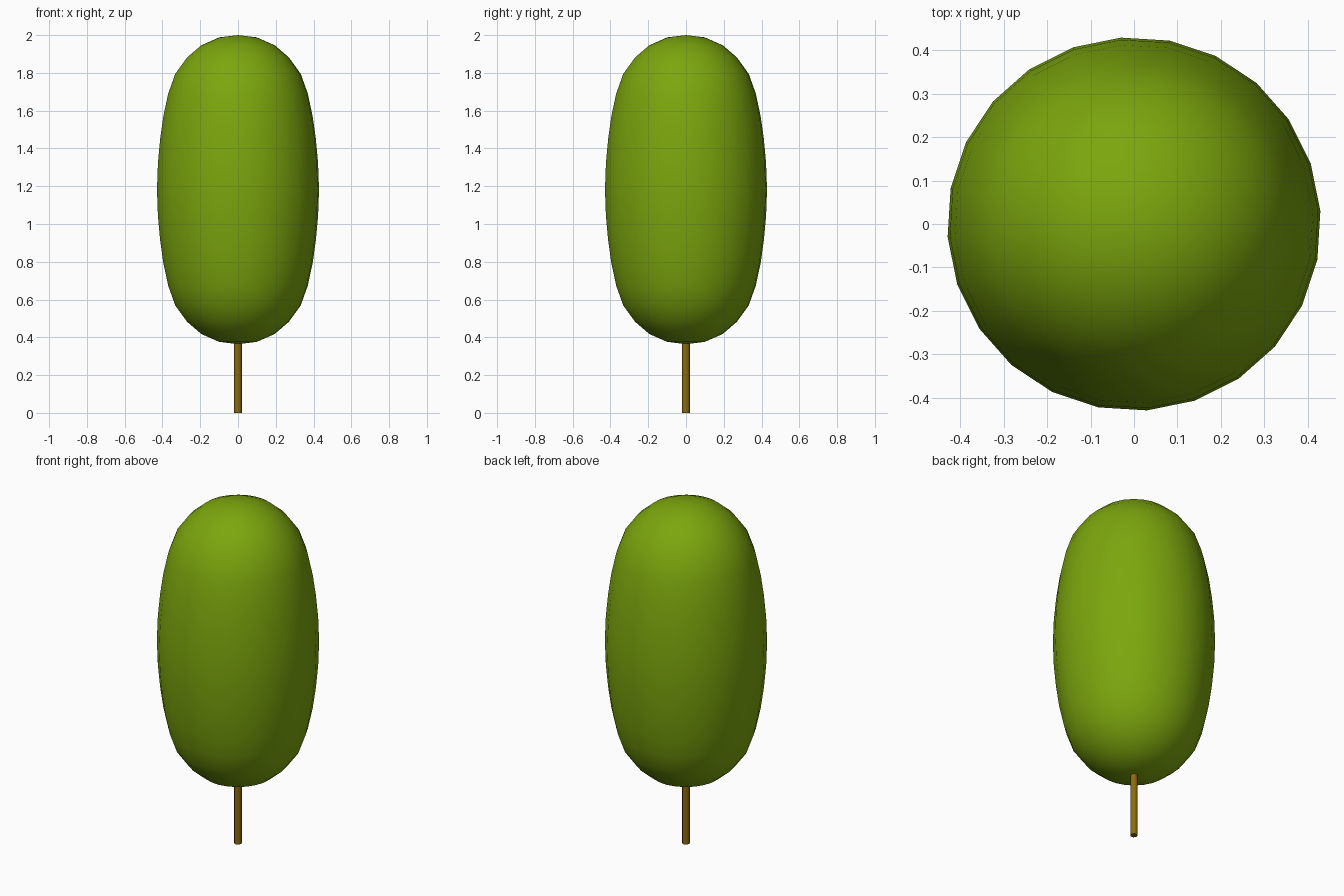
import bpy, bmesh, math

if "Cube" in bpy.data.objects:
    bpy.data.objects.remove(bpy.data.objects["Cube"])


def paint(obj, name, rgb):
    mat = bpy.data.materials.new(name)
    mat.diffuse_color = (*rgb, 1)
    mat.use_nodes = True
    mat.node_tree.nodes["Principled BSDF"].inputs["Base Color"].default_value = mat.diffuse_color
    obj.data.materials.append(mat)


def lathe(name, profile, sides, offset=0.0):
    """Closed solid of revolution; profile ends with r = 0 become poles."""
    bm = bmesh.new()
    rings = []
    for r, z in profile:
        if r == 0:
            rings.append([bm.verts.new((0, 0, z))] * sides)
        else:
            rings.append([bm.verts.new((r * math.cos(offset + math.tau * i / sides),
                                        r * math.sin(offset + math.tau * i / sides), z))
                          for i in range(sides)])
    for a, b in zip(rings, rings[1:]):
        for i in range(sides):
            j = (i + 1) % sides
            loop = list(dict.fromkeys((a[i], a[j], b[j], b[i])))
            bm.faces.new(loop)
    bmesh.ops.recalc_face_normals(bm, faces=bm.faces)
    mesh = bpy.data.meshes.new(name)
    bm.to_mesh(mesh)
    bm.free()
    obj = bpy.data.objects.new(name, mesh)
    bpy.context.collection.objects.link(obj)
    bpy.ops.object.select_all(action='DESELECT')
    obj.select_set(True)
    bpy.context.view_layer.objects.active = obj
    bpy.ops.object.shade_smooth_by_angle(angle=math.radians(40))
    return obj


# Crown: tall capsule, upper half profile mirrored about its middle
MID = 1.182
half = [(0.43, 0.0), (0.425, 0.14), (0.413, 0.27), (0.396, 0.39), (0.37, 0.51),
        (0.333, 0.613), (0.27, 0.70), (0.195, 0.764), (0.10, 0.806), (0, 0.818)]
profile = [(r, MID - h) for r, h in reversed(half[1:])] + [(r, MID + h) for r, h in half]
crown = lathe("crown", profile, 24, math.radians(4))
paint(crown, "leaf_green", (0.2, 0.38, 0.004))

# Trunk: thin straight stick reaching just into the crown
trunk = lathe("trunk", [(0, 0), (0.02, 0), (0.02, 0.42), (0, 0.42)], 12)
paint(trunk, "bark_brown", (0.28, 0.14, 0.004))
